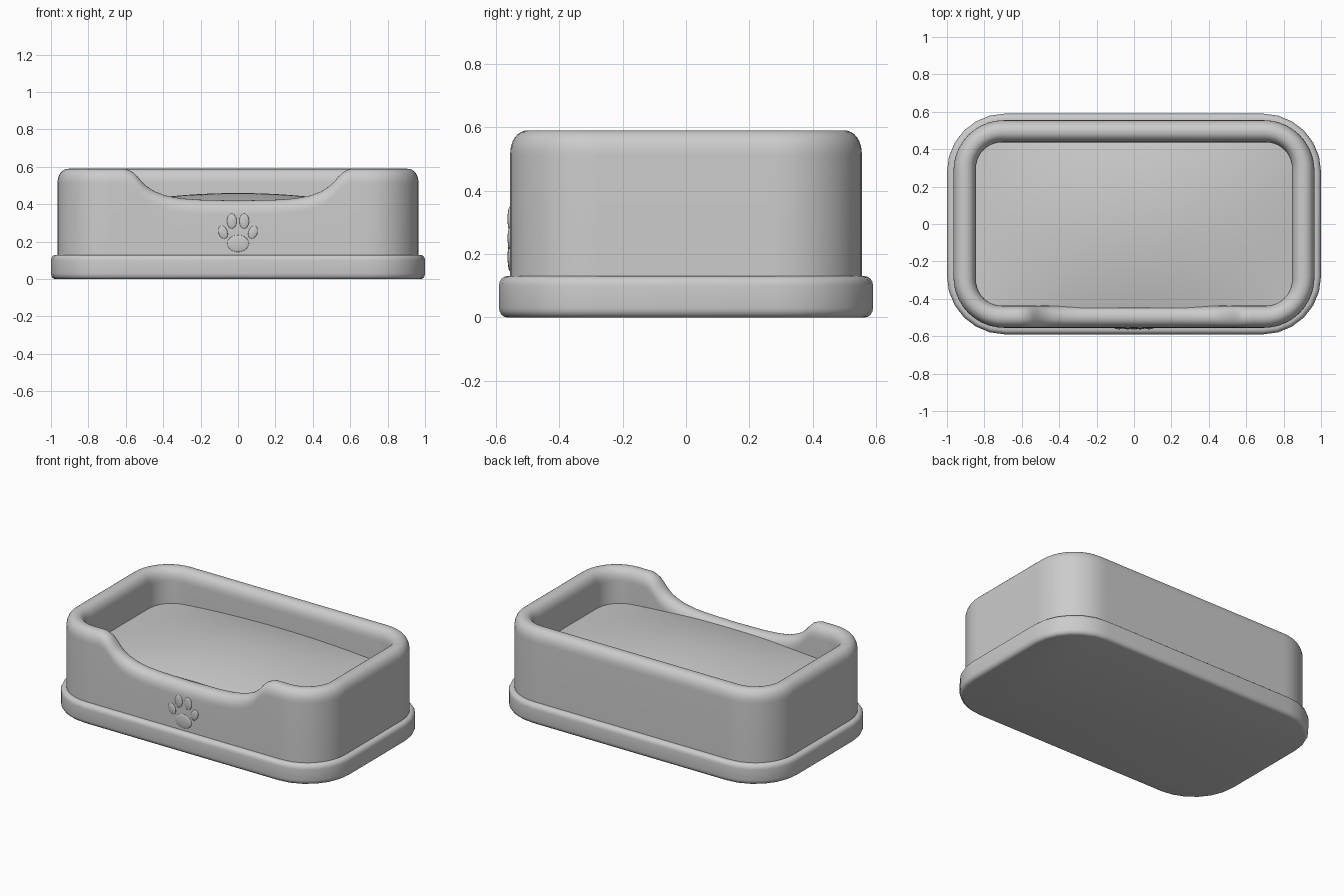
import bpy
import bmesh
from math import sin, cos, pi, radians

cube = bpy.data.objects.get("Cube")
if cube:
    bpy.data.objects.remove(cube)

grey = bpy.data.materials.new("soft grey")
grey.use_nodes = True
COLOUR = (0.6, 0.6, 0.6, 1)
grey.diffuse_color = COLOUR
grey.node_tree.nodes["Principled BSDF"].inputs["Base Color"].default_value = COLOUR


def rounded_rect(hx, hy, r, corner=8, side=1):
    """Counter-clockwise outline, with each straight side cut into equal steps."""
    arcs = []
    for k, (sx, sy) in enumerate([(1, 1), (-1, 1), (-1, -1), (1, -1)]):
        arcs.append([(sx * (hx - r) + r * cos(a), sy * (hy - r) + r * sin(a))
                     for a in [(k + i / corner) * pi / 2 for i in range(corner + 1)]])
    points = []
    for k, arc in enumerate(arcs):
        points += arc
        (ax, ay), (bx, by) = arc[-1], arcs[(k + 1) % 4][0]
        points += [(ax + (bx - ax) * t / side, ay + (by - ay) * t / side)
                   for t in range(1, side)]
    return points


def finish(name, bm, angle=40):
    bmesh.ops.recalc_face_normals(bm, faces=bm.faces)
    mesh = bpy.data.meshes.new(name)
    bm.to_mesh(mesh)
    bm.free()
    mesh.materials.append(grey)
    obj = bpy.data.objects.new(name, mesh)
    bpy.context.collection.objects.link(obj)
    bpy.ops.object.select_all(action="DESELECT")
    obj.select_set(True)
    bpy.context.view_layer.objects.active = obj
    bpy.ops.object.shade_smooth_by_angle(angle=radians(angle))
    return obj


def loft(name, rings, angle=40):
    """Skin a stack of matching closed rings and cap both ends."""
    bm = bmesh.new()
    loops = [[bm.verts.new(p) for p in ring] for ring in rings]
    for a, b in zip(loops, loops[1:]):
        for i in range(len(a)):
            j = (i + 1) % len(a)
            bm.faces.new((a[i], a[j], b[j], b[i]))
    bm.faces.new(loops[0])
    bm.faces.new(loops[-1])
    return finish(name, bm, angle)


# Base tray with softened edges
tray = []
for start, z0 in ((-pi / 2, 0.03), (0, 0.10)):
    for i in range(5):
        a = start + i * pi / 8
        inset = 0.025 * (1 - cos(a))
        tray.append([(x, y, z0 + 0.03 * sin(a))
                     for x, y in rounded_rect(1 - inset, 0.59 - inset, 0.31 - inset, 6)])
loft("base_tray", tray, 35)

# Rim height follows a smooth dip along the front
DIP = [(0, 0.42), (0.2, 0.424), (0.3, 0.431), (0.38, 0.445), (0.45, 0.472),
       (0.5, 0.508), (0.53, 0.545), (0.56, 0.575), (0.6, 0.59)]


def rim_height(x, y):
    if y > -0.3 or abs(x) >= 0.6:
        return 0.59
    for (x0, z0), (x1, z1) in zip(DIP, DIP[1:]):
        if abs(x) <= x1:
            return z0 + (z1 - z0) * (abs(x) - x0) / (x1 - x0)


# Padded wall with a rounded rim
outer = rounded_rect(0.965, 0.555, 0.27, 10, 60)
inner = rounded_rect(0.845, 0.437, 0.14, 10, 60)


def wall_ring(t, drop=None, z=None):
    ring = []
    for (ox, oy), (ix, iy) in zip(outer, inner):
        height = z if z is not None else rim_height(ox, oy) - drop
        ring.append((ox + (ix - ox) * t, oy + (iy - oy) * t, height))
    return ring


wall = [wall_ring(0, z=0.1)]
for i in range(17):
    a = pi * i / 16
    t = 0.5 - 0.5 * (1 if cos(a) >= 0 else -1) * abs(cos(a)) ** 0.9
    wall.append(wall_ring(t, drop=0.08 * (1 - sin(a) ** 0.9)))
wall.append(wall_ring(1, z=0.2))
loft("padded_wall", wall, 50)

# Domed cushion, its edge tucked into the wall
cushion = [[(x, y, 0.2) for x, y in rounded_rect(0.86, 0.45, 0.15, 10, 24)]]
for s in [1 - i / 20 for i in range(20)] + [0.01]:
    ring = []
    for x, y in rounded_rect(0.86, 0.45, 0.15, 10, 24):
        u, v = x * s / 0.86, y * s / 0.45
        ring.append((x * s, y * s, 0.36 + 0.1 * (1 - u ** 2) * (1 - 0.55 * v ** 2)))
    cushion.append(ring)
loft("cushion", cushion, 60)

# Raised paw mark on the front
PADS = {"paw_pad": (0, 0.19, 0.058, 0.045, 0)}
for side, sx in (("left", 1), ("right", -1)):
    PADS[side + "_inner_toe"] = (sx * 0.033, 0.31, 0.026, 0.04, 0)
    PADS[side + "_outer_toe"] = (sx * 0.08, 0.25, 0.024, 0.036, sx * 0.35)
for name, (x, z, rx, rz, tilt) in PADS.items():
    bpy.ops.mesh.primitive_uv_sphere_add(segments=24, ring_count=12,
                                         location=(x, -0.555, z), rotation=(0, tilt, 0))
    pad = bpy.context.object
    pad.name = name
    pad.scale = (rx, 0.008, rz)
    pad.data.materials.append(grey)
    bpy.ops.object.shade_smooth()
